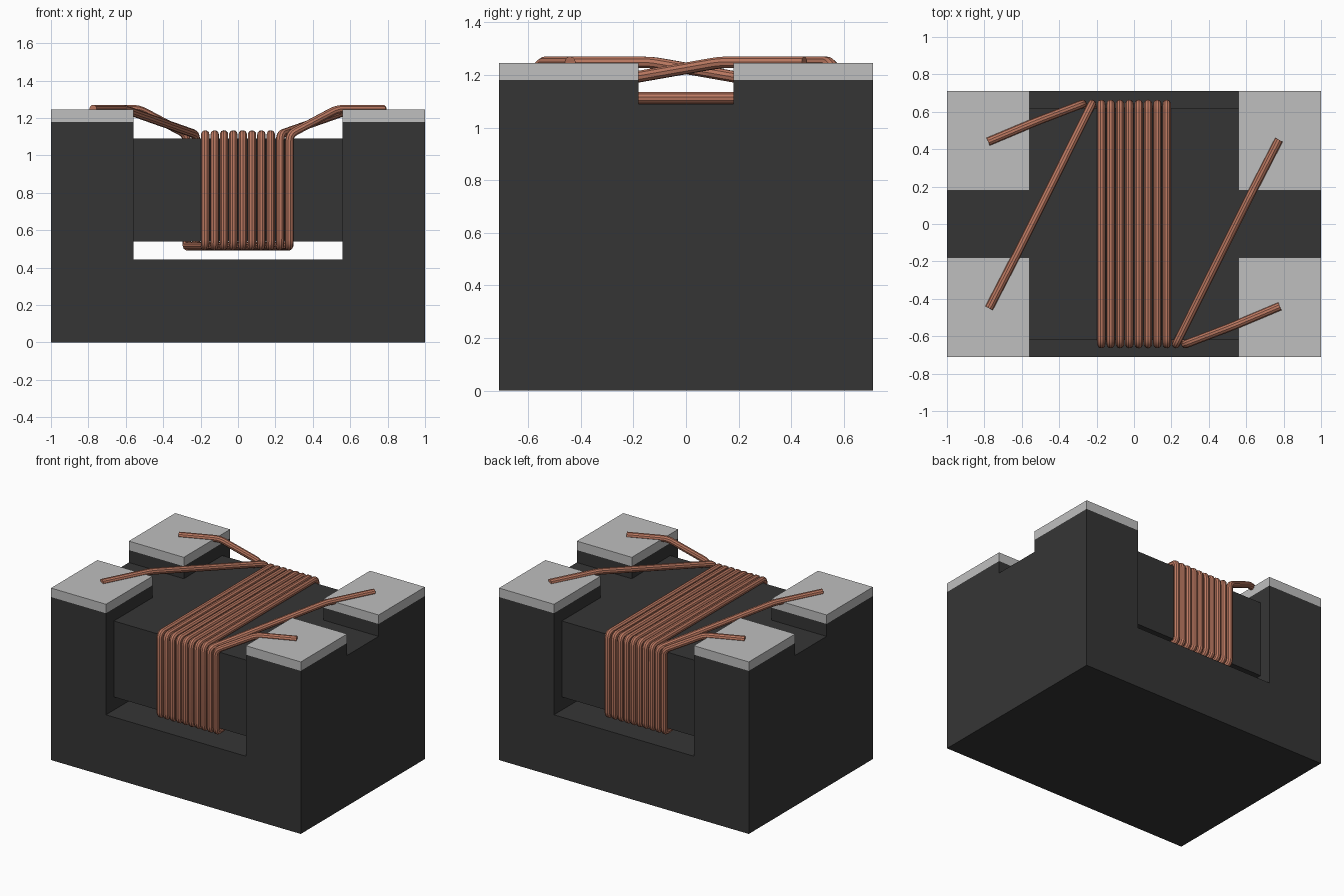
import bpy
import bmesh
from mathutils import Vector

if "Cube" in bpy.data.objects:
    bpy.data.objects.remove(bpy.data.objects["Cube"], do_unlink=True)


def material(name, rgb, rough=0.6):
    m = bpy.data.materials.new(name)
    m.use_nodes = True
    m.diffuse_color = (*rgb, 1)
    bsdf = m.node_tree.nodes["Principled BSDF"]
    bsdf.inputs["Base Color"].default_value = (*rgb, 1)
    bsdf.inputs["Roughness"].default_value = rough
    return m


FERRITE = material("dark ferrite", (0.036, 0.036, 0.036))
TIN = material("tinned pad grey", (0.52, 0.52, 0.52))
COPPER = material("copper", (0.50, 0.19, 0.12))


def add_mesh(name, bm, mat):
    bmesh.ops.recalc_face_normals(bm, faces=bm.faces)
    me = bpy.data.meshes.new(name)
    bm.to_mesh(me)
    bm.free()
    me.materials.append(mat)
    ob = bpy.data.objects.new(name, me)
    bpy.context.collection.objects.link(ob)
    return ob


def box(name, lo, hi, mat):
    lo, hi = Vector(lo), Vector(hi)
    bm = bmesh.new()
    bmesh.ops.create_cube(bm, size=1)
    bmesh.ops.scale(bm, vec=hi - lo, verts=bm.verts)
    bmesh.ops.translate(bm, vec=(lo + hi) / 2, verts=bm.verts)
    return add_mesh(name, bm, mat)


# Main sizes
DEPTH = 0.71                     # half depth of the body
CHANNEL, NOTCH = 0.56, 0.18      # half widths of the two openings
FLOOR, CORE_LOW, CORE_TOP = 0.445, 0.54, 1.09
WALL_TOP, PAD_TOP = 1.18, 1.245
CORE_Y = 0.62

# Body: U-shaped profile extruded front to back
profile = [(-1, 0), (1, 0), (1, WALL_TOP), (CHANNEL, WALL_TOP), (CHANNEL, FLOOR),
           (-CHANNEL, FLOOR), (-CHANNEL, WALL_TOP), (-1, WALL_TOP)]
bm = bmesh.new()
face = bm.faces.new([bm.verts.new((x, -DEPTH, z)) for x, z in profile])
extruded = bmesh.ops.extrude_face_region(bm, geom=[face])["geom"]
bmesh.ops.translate(bm, vec=(0, 2 * DEPTH, 0),
                    verts=[v for v in extruded if isinstance(v, bmesh.types.BMVert)])
body = add_mesh("body", bm, FERRITE)

# Notch through both end walls
cutter = box("notch_cutter", (-1.2, -NOTCH, CORE_TOP), (1.2, NOTCH, 1.5), FERRITE)
cutter.hide_render = True
cut = body.modifiers.new("notch", "BOOLEAN")
cut.operation, cut.solver, cut.object = "DIFFERENCE", "EXACT", cutter
bpy.context.view_layer.objects.active = body
bpy.ops.object.modifier_apply(modifier=cut.name)
bpy.data.objects.remove(cutter, do_unlink=True)

# Core bar between the end walls
box("core", (-CHANNEL, -CORE_Y, CORE_LOW), (CHANNEL, CORE_Y, CORE_TOP), FERRITE)

# Contact pads on the four posts
for sx, side in ((-1, "right"), (1, "left")):
    for sy, end in ((-1, "front"), (1, "back")):
        xs = sorted((sx * CHANNEL, sx * 1.0))
        ys = sorted((sy * NOTCH, sy * DEPTH))
        box(f"pad_{end}_{side}", (xs[0], ys[0], WALL_TOP), (xs[1], ys[1], PAD_TOP), TIN)

# Two wires wound side by side
R, PITCH = 0.0225, 0.05
WY, TOP, LOW = CORE_Y + R, CORE_TOP + R, CORE_LOW - R - 0.003
LEAD_Z = PAD_TOP + 0.003


def rounded(points, radius=0.035, steps=4):
    """Replace each inner corner with a short quadratic arc."""
    out = [points[0]]
    for a, p, b in zip(points, points[1:], points[2:]):
        start = p + (a - p).normalized() * radius
        end = p + (b - p).normalized() * radius
        for k in range(steps + 1):
            t = k / steps
            out.append(start * (1 - t) ** 2 + p * 2 * t * (1 - t) + end * t * t)
    return out + [points[-1]]


def wire(name, points):
    cu = bpy.data.curves.new(name, "CURVE")
    cu.dimensions = "3D"
    cu.bevel_depth, cu.bevel_resolution = R, 3
    cu.use_fill_caps = True
    sp = cu.splines.new("POLY")
    path = rounded(points)
    sp.points.add(len(path) - 1)
    for pt, co in zip(sp.points, path):
        pt.co = (*co, 1)
    sp.use_smooth = True
    cu.materials.append(COPPER)
    ob = bpy.data.objects.new(name, cu)
    bpy.context.collection.objects.link(ob)
    bpy.ops.object.select_all(action="DESELECT")
    ob.select_set(True)
    bpy.context.view_layer.objects.active = ob
    bpy.ops.object.convert(target="MESH")
    bpy.ops.object.shade_smooth_by_angle()


# Lead ends on the front left pad (short) and back left pad (long)
short_lead = [Vector((0.53, -0.545, LEAD_Z)), Vector((0.78, -0.44, LEAD_Z))]
long_lead = [Vector((0.61, 0.13, LEAD_Z)), Vector((0.775, 0.45, LEAD_Z))]


def turned(points):
    """Half turn about z, in reverse order."""
    return [Vector((-p.x, -p.y, p.z)) for p in reversed(points)]


for w, (first, last) in enumerate(((short_lead, long_lead), (long_lead, short_lead))):
    pts = turned(first)
    for i in range(w, 10, 2):
        xb, xf = -0.275 + PITCH * i, -0.175 + PITCH * i
        pts += [Vector((xb, WY, TOP)), Vector((xb, WY, LOW)),
                Vector((xf, -WY, LOW)), Vector((xf, -WY, TOP))]
    wire(f"winding_{w + 1}", pts + last)
